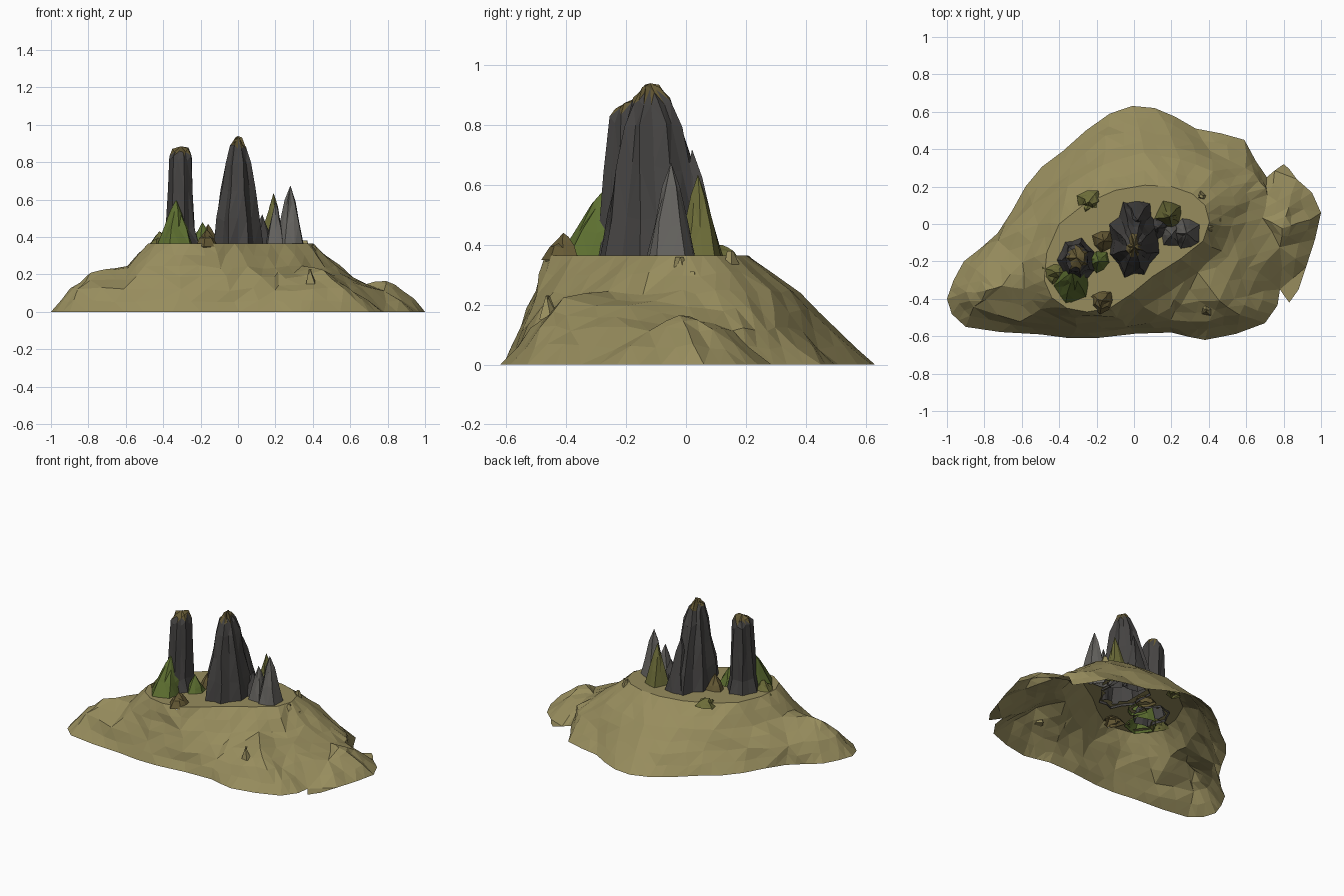
import bpy, bmesh, random
from math import sin, cos, pi
from mathutils import Vector
from mathutils.geometry import delaunay_2d_cdt

if "Cube" in bpy.data.objects:
    bpy.data.objects.remove(bpy.data.objects["Cube"])

random.seed(4)
BASE = 0.35


def material(name, *rgb):
    m = bpy.data.materials.new(name)
    m.diffuse_color = (*rgb, 1)
    m.use_nodes = True
    m.node_tree.nodes["Principled BSDF"].inputs["Base Color"].default_value = m.diffuse_color
    return m


TAN = material("dry_earth", 0.31, 0.265, 0.11)
DARK = material("dark_rock", 0.06, 0.057, 0.055)
GREY = material("grey_rock", 0.13, 0.125, 0.115)
BROWN = material("brown_rock", 0.13, 0.10, 0.035)
OLIVE = material("olive_rock", 0.15, 0.15, 0.04)
GREEN = material("mossy_rock", 0.11, 0.16, 0.03)


def finish(bm, name, mats):
    me = bpy.data.meshes.new(name)
    bm.to_mesh(me)
    bm.free()
    for m in mats:
        me.materials.append(m)
    bpy.context.collection.objects.link(bpy.data.objects.new(name, me))


def inside(p, poly):
    hit = False
    for a, b in zip(poly, poly[1:] + poly[:1]):
        if (a[1] > p[1]) != (b[1] > p[1]):
            if p[0] < a[0] + (p[1] - a[1]) * (b[0] - a[0]) / (b[1] - a[1]):
                hit = not hit
    return hit


# Rock spires: fluted, tapering, open below; profiles are (height share, radius share)
BROAD = [(0, 1), (.25, .84), (.52, .64), (.75, .48), (.9, .32), (.97, .15)]
COLUMN = [(0, 1), (.18, .74), (.55, .66), (.88, .6), (.96, .42)]
FANG = [(0, 1), (.38, .66), (.72, .34)]
footprints = []


def spire(name, profile, sides, x, y, rx, ry, top, mat, lean=0, cap=None):
    bm = bmesh.new()
    rough = 0.07 if profile is COLUMN else 0.12
    flute = [1 + (rough if i % 2 else -rough) * random.uniform(0.4, 1.1) for i in range(sides)]
    rings = []
    for t, s in profile:
        ring = []
        for i in range(sides):
            a = 2 * pi * (i + random.uniform(-0.15, 0.15)) / sides
            f = s * flute[i] * random.uniform(0.95, 1.05)
            dz = random.uniform(-0.015, 0.015) if t else 0
            ring.append(bm.verts.new((x + rx * f * cos(a), y + lean * t + ry * f * sin(a),
                                      BASE + (top - BASE) * t + dz)))
        rings.append(ring)
    tip = bm.verts.new((x, y + lean, top))
    for i in range(sides):
        j = (i + 1) % sides
        for lo, hi in zip(rings, rings[1:]):
            bm.faces.new((lo[i], lo[j], hi[j], hi[i]))
        bm.faces.new((rings[-1][i], rings[-1][j], tip))
    bmesh.ops.triangulate(bm, faces=bm.faces[:])
    for f in bm.faces:
        f.material_index = int(f.calc_center_median().z > BASE + (top - BASE) * 0.92)
    c = Vector((x, y))
    footprints.append([c + (v.co.xy - c) * 0.95 for v in rings[0]])
    finish(bm, name, [mat, cap or mat])


spire("main_spire", BROAD, 16, 0, -.08, .135, .2, .94, DARK, -.04, BROWN)
spire("main_spire_shoulder", FANG, 8, .02, .05, .08, .085, .72, DARK, -.03)
spire("left_spire", COLUMN, 14, -.305, -.2, .1, .125, .885, DARK, .02, BROWN)
spire("right_spire", FANG, 10, .28, -.05, .08, .085, .675, GREY)
spire("right_front_fang", FANG, 8, .2, -.06, .06, .07, .59, GREY)
spire("right_back_spire", FANG, 9, .19, .05, .075, .075, .635, OLIVE, -.01, GREY)
spire("mossy_spire", FANG, 10, -.33, -.33, .095, .1, .6, GREEN, .07)

# Low outcrops scattered round the spires
for i, (x, y, z, mat) in enumerate([
        (-.17, -.41, .44, BROWN), (-.42, -.26, .43, OLIVE), (-.19, -.2, .48, GREEN),
        (-.16, -.09, .47, BROWN), (-.24, .12, .4, OLIVE), (.13, -.02, .52, DARK)]):
    spire(f"outcrop_{i + 1}", FANG, 7, x, y, .07, .065, z, mat)


# Hill: smooth contour lines drawn through a few points, at four heights
def contour(points, jag=0.0):
    p = [Vector(q) for q in points]
    n, out = len(p), []
    for i in range(n):
        a, b, c, d = p[i - 1], p[i], p[(i + 1) % n], p[(i + 2) % n]
        mid = (b + c) * 0.5625 - (a + d) * 0.0625
        side = (c - b).normalized()
        out += [b, mid + Vector((side.y, -side.x)) * random.uniform(-jag, jag)]
    return out


shore = contour([(1, .06), (.87, .24), (.8, .32), (.71, .25), (.59, .45), (.33, .51), (.11, .62),
                 (-.13, .59), (-.38, .39), (-.58, .2), (-.73, -.05), (-.91, -.2), (-1, -.4),
                 (-.9, -.55), (-.5, -.59), (-.2, -.61), (.2, -.58), (.38, -.62), (.7, -.53),
                 (.78, -.35), (.83, -.42), (.92, -.23)], 0.012)
low = contour([(.88, .0), (.72, .15), (.6, .3), (.2, .47), (-.15, .47), (-.55, .1), (-.85, -.25),
               (-.85, -.45), (-.3, -.55), (.2, -.52), (.56, -.48), (.66, -.25)])
middle = contour([(.54, .1), (.42, .28), (.05, .38), (-.35, .2), (-.6, -.2), (-.5, -.46),
                  (-.1, -.5), (.2, -.36), (.46, -.14)])
rim = contour([(.38, .1), (.2, .2), (-.1, .18), (-.4, 0), (-.48, -.3), (-.36, -.45),
               (-.13, -.45), (.1, -.28), (.37, -.09)])
summits = [(.8, -.02, .165), (.68, .03, .15), (-.8, -.36, .2), (-.71, -.34, .225),
           (.45, -.41, .22), (.55, -.2, .19), (.25, -.43, .18)]

pts, zs, edges = [], [], []
for z, line in ((0, shore), (.12, low), (.24, middle), (.365, rim)):
    s, n = len(pts), len(line)
    edges += [(s + i, s + (i + 1) % n) for i in range(n)]
    pts += line
    zs += [z] * n
for x, y, z in summits:
    pts.append(Vector((x, y)))
    zs.append(z)
for i in range(16):
    p = Vector((-.42 + .25 * (i % 4), -.36 + .16 * (i // 4)))
    if inside(p, rim):
        pts.append(p)
        zs.append(.365)
co, _, tris, orig, _, _ = delaunay_2d_cdt(pts, edges, [], 0, 1e-5)
bm = bmesh.new()
vs = [bm.verts.new((p.x, p.y, zs[o[0]] if o else .1)) for p, o in zip(co, orig)]
for t in tris:
    if inside((co[t[0]] + co[t[1]] + co[t[2]]) / 3, shore):
        bm.faces.new([vs[i] for i in t])
bmesh.ops.subdivide_edges(bm, edges=bm.edges[:], cuts=1, use_grid_fill=True)
bmesh.ops.triangulate(bm, faces=bm.faces[:])

# Weathered facets on the slopes
for v in bm.verts:
    if not v.is_boundary and 0.03 < v.co.z < 0.355:
        v.co += Vector([random.uniform(-0.01, 0.01) for _ in range(3)])

# Open the ground beneath the hollow spires
flat = [f for f in bm.faces if f.calc_center_median().z > 0.34]
bmesh.ops.subdivide_edges(bm, edges=list({e for f in flat for e in f.edges}), cuts=2, use_grid_fill=True)
bmesh.ops.triangulate(bm, faces=bm.faces[:])
gone = [f for f in bm.faces if f.calc_center_median().z > 0.34
        and any(all(inside(v.co.xy, fp) for v in f.verts) for fp in footprints)]
bmesh.ops.delete(bm, geom=gone, context='FACES')
bmesh.ops.recalc_face_normals(bm, faces=bm.faces[:])
if sum(f.normal.z for f in bm.faces) < 0:
    bmesh.ops.reverse_faces(bm, faces=bm.faces[:])
finish(bm, "hill", [TAN])

# Small rock flakes standing out of the slopes
for i, (x, y, z) in enumerate([(.41, -.02, .32), (.46, .02, .27), (.39, -.46, .19), (.36, .15, .34)]):
    b = bmesh.new()
    bmesh.ops.create_cone(b, segments=5, radius1=.035, radius2=.006, depth=.08, cap_ends=True)
    for v in b.verts:
        v.co += Vector((x + random.uniform(-.01, .01), y + random.uniform(-.01, .01), z))
    finish(b, f"slope_flake_{i + 1}", [TAN])
